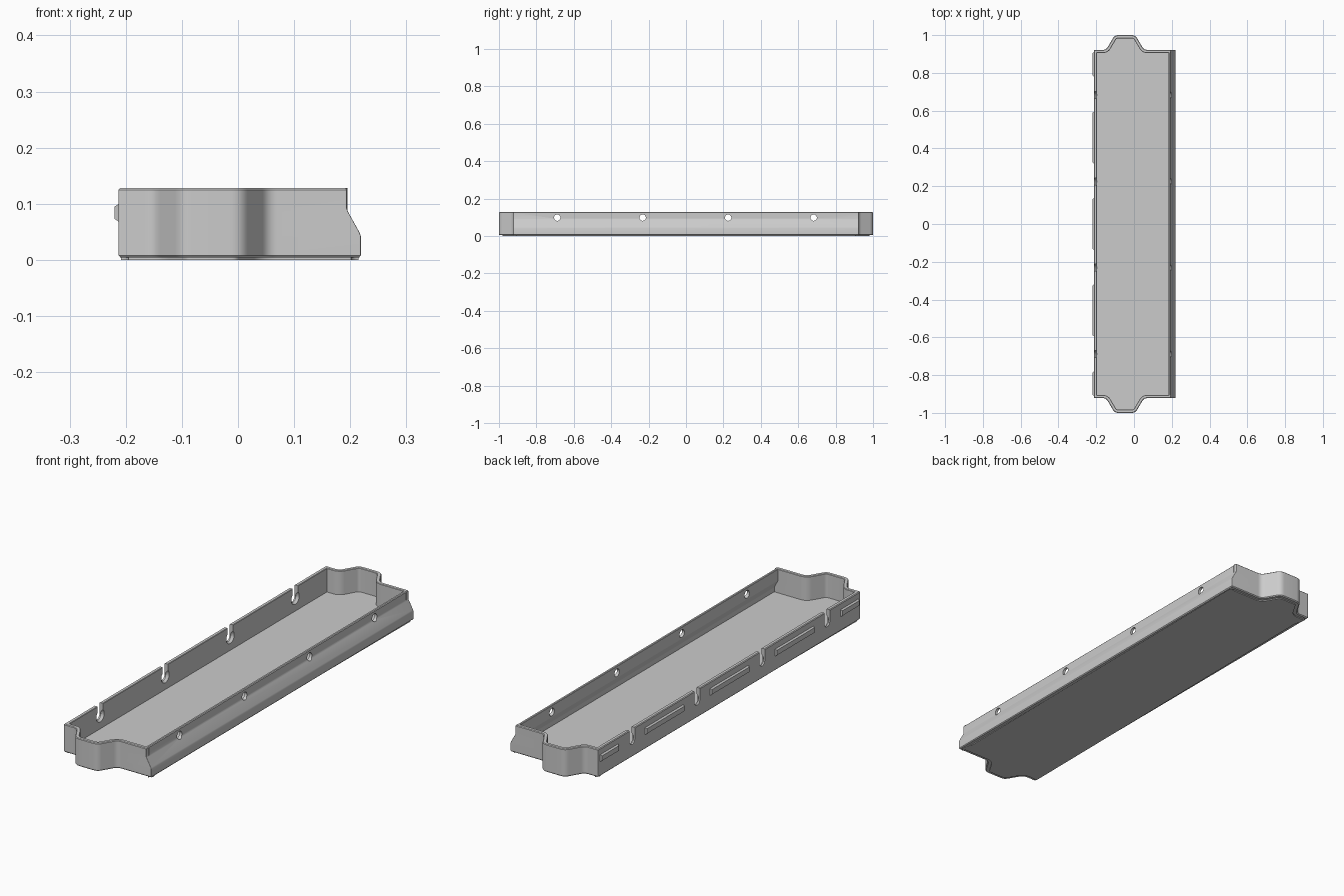
import bpy, bmesh, math
from mathutils import Vector

cube = bpy.data.objects.get("Cube")
if cube:
    bpy.data.objects.remove(cube, do_unlink=True)

COLOUR = (0.6, 0.6, 0.6, 1)
grey = bpy.data.materials.new("plain grey")
grey.use_nodes = True
grey.diffuse_color = COLOUR
grey.node_tree.nodes["Principled BSDF"].inputs["Base Color"].default_value = COLOUR

LEFT, END, WALL = -0.213, 0.922, 0.017
HOLES = [-0.003 + 0.457 * k for k in (-1.5, -0.5, 0.5, 1.5)]


def make_object(name, bm):
    bmesh.ops.recalc_face_normals(bm, faces=bm.faces)
    mesh = bpy.data.meshes.new(name)
    bm.to_mesh(mesh)
    bm.free()
    mesh.materials.append(grey)
    obj = bpy.data.objects.new(name, mesh)
    bpy.context.collection.objects.link(obj)
    return obj


def smooth(obj):
    bpy.ops.object.select_all(action="DESELECT")
    obj.select_set(True)
    bpy.context.view_layer.objects.active = obj
    bpy.ops.object.shade_smooth_by_angle(angle=math.radians(25))


def outline(right, inset):
    """Counter-clockwise plan with a rounded tab at each end, moved inward by inset."""
    corners = [(right, END, 0.003), (0.053, END, 0.018), (0.007, 1.0, 0.02),
               (-0.102, 1.0, 0.02), (-0.148, END, 0.018), (LEFT, END, 0.004)]
    corners += [(x, -y, r) for x, y, r in reversed(corners)]
    pts, n = [], len(corners)
    for i, (x, y, r) in enumerate(corners):
        p = Vector((x, y))
        a = p + (Vector(corners[i - 1][:2]) - p).normalized() * r
        b = p + (Vector(corners[(i + 1) % n][:2]) - p).normalized() * r
        for k in range(7):
            t = k / 6
            pts.append(a * (1 - t) ** 2 + p * 2 * t * (1 - t) + b * t * t)
    moved = []
    for i, p in enumerate(pts):
        d1 = (p - pts[i - 1]).normalized()
        d2 = (pts[(i + 1) % len(pts)] - p).normalized()
        n1, n2 = Vector((-d1.y, d1.x)), Vector((-d2.y, d2.x))
        m = (n1 + n2).normalized()
        moved.append(p + m * inset / max(m.dot(n1), 0.4))
    return moved


def loft(name, levels):
    """Skin through (height, right edge, inset) levels and cap both ends."""
    bm = bmesh.new()
    rings = [[bm.verts.new((p.x, p.y, z)) for p in outline(right, inset)]
             for z, right, inset in levels]
    for low, high in zip(rings, rings[1:]):
        for i in range(len(low)):
            j = (i + 1) % len(low)
            bm.faces.new((low[i], low[j], high[j], high[i]))
    bm.faces.new(rings[0])
    bm.faces.new(rings[-1])
    return make_object(name, bm)


def prism(bm, x0, profile0, x1, profile1):
    """Solid along x between two matching (y, z) profiles."""
    a = [bm.verts.new((x0, y, z)) for y, z in profile0]
    b = [bm.verts.new((x1, y, z)) for y, z in profile1]
    for i in range(len(a)):
        j = (i + 1) % len(a)
        bm.faces.new((a[i], a[j], b[j], b[i]))
    bm.faces.new(a)
    bm.faces.new(b)


def arc(y, z, r, start=0.0, sweep=360.0, n=24):
    count = n if sweep == 360 else n + 1
    angles = [math.radians(start + sweep * i / n) for i in range(count)]
    return [(y + r * math.cos(t), z + r * math.sin(t)) for t in angles]


def cut(target, bm):
    cutter = make_object("cutter", bm)
    cutter.hide_render = True
    mod = target.modifiers.new("cut", "BOOLEAN")
    mod.object, mod.operation, mod.solver = cutter, "DIFFERENCE", "EXACT"
    graph = bpy.context.evaluated_depsgraph_get()
    mesh = bpy.data.meshes.new_from_object(target.evaluated_get(graph))
    target.modifiers.clear()
    target.data = mesh
    bpy.data.objects.remove(cutter, do_unlink=True)


# Tray shell: outer skin up with the flared side, over the rim, inner skin down to the floor
WIDE, NARROW = 0.219, 0.194
INNER_TOP, INNER_LOW = 0.199, 0.216
tray = loft("tray", [
    (0.004, WIDE, 0.004), (0.008, WIDE, 0), (0.042, WIDE, 0), (0.048, WIDE - 0.002, 0),
    (0.086, NARROW + 0.002, 0), (0.092, NARROW, 0), (0.125, NARROW, 0),
    (0.128, NARROW, 0.003), (0.128, INNER_TOP, WALL - 0.002), (0.126, INNER_TOP, WALL),
    (0.075, INNER_TOP, WALL), (0.042, INNER_LOW, WALL), (0.022, INNER_LOW, WALL)])

# Round holes through the flared side
bm = bmesh.new()
for y in HOLES:
    ring = arc(y, 0.098, 0.017)
    prism(bm, 0.15, ring, 0.25, ring)
cut(tray, bm)

# Open slots through the straight side
bm = bmesh.new()
for y in HOLES:
    slot = arc(y, 0.078, 0.0185, 180, 180) + [(y + 0.0185, 0.15), (y - 0.0185, 0.15)]
    prism(bm, -0.25, slot, -0.15, slot)
cut(tray, bm)

# Countersinks on the inside of the slots
bm = bmesh.new()
for y in HOLES:
    prism(bm, LEFT + 0.006, arc(y, 0.08, 0.0195), LEFT + WALL + 0.004, arc(y, 0.08, 0.031))
cut(tray, bm)
smooth(tray)

# Thin base pad under the tray
smooth(loft("base_pad", [(0, WIDE, 0.018), (0.006, WIDE, 0.018)]))

# Raised ridges on the straight side, between the slots
bm = bmesh.new()
for mid, half in [(-0.845, 0.065), (-0.457, 0.137), (0, 0.137), (0.457, 0.137), (0.845, 0.065)]:
    def rect(e):
        y, z = half - e, 0.017 - e
        return [(mid - y, 0.084 - z), (mid + y, 0.084 - z), (mid + y, 0.084 + z), (mid - y, 0.084 + z)]
    prism(bm, LEFT + 0.002, rect(0), LEFT - 0.007, rect(0.006))
make_object("side_ridges", bm)
